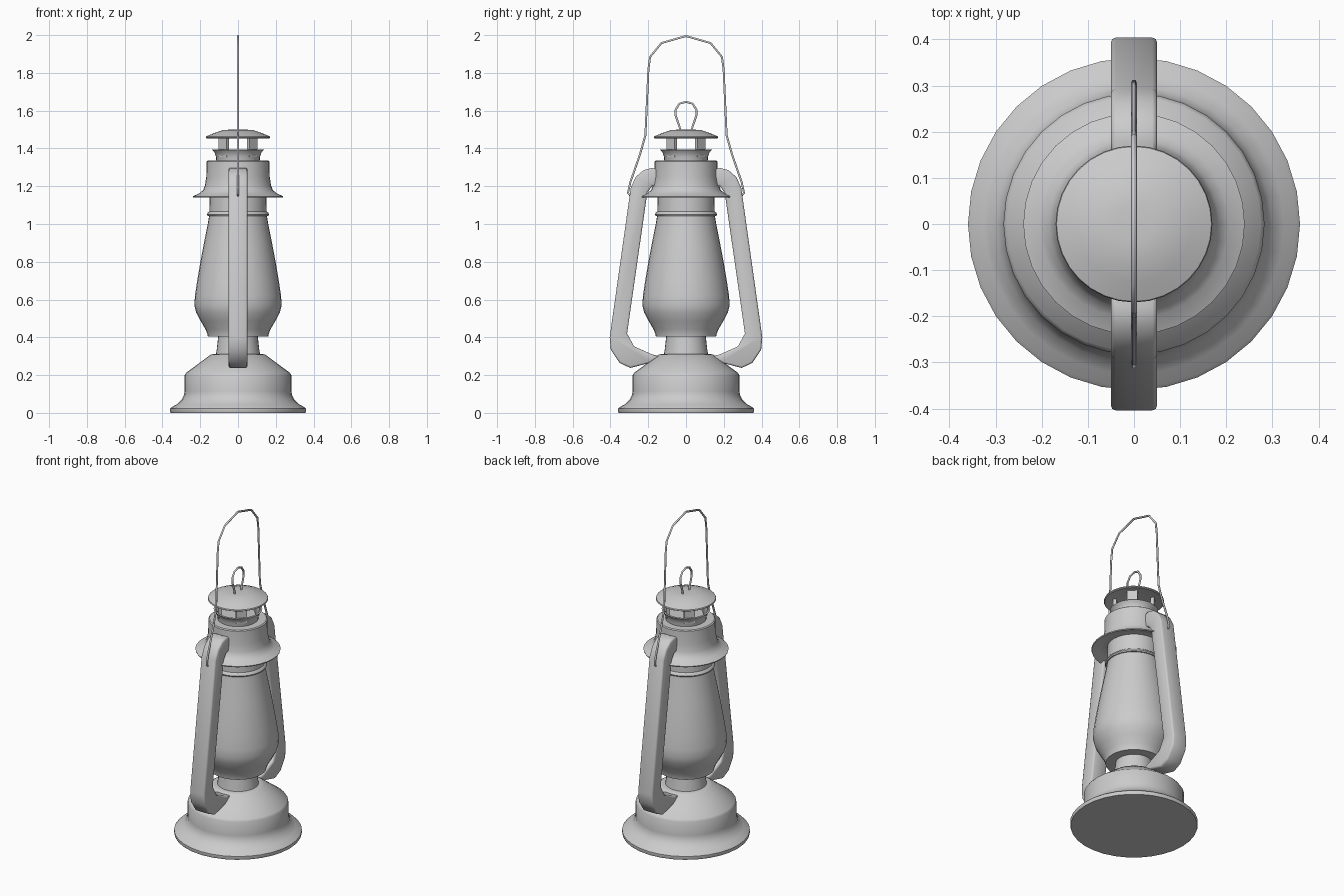
import bpy, bmesh, math
from mathutils import Matrix, Vector

if "Cube" in bpy.data.objects:
    bpy.data.objects.remove(bpy.data.objects["Cube"])

SEGMENTS = 32


def finish(name, bm, angle=35):
    bmesh.ops.recalc_face_normals(bm, faces=bm.faces[:])
    mesh = bpy.data.meshes.new(name)
    bm.to_mesh(mesh)
    bm.free()
    obj = bpy.data.objects.new(name, mesh)
    bpy.context.collection.objects.link(obj)
    bpy.ops.object.select_all(action='DESELECT')
    obj.select_set(True)
    bpy.context.view_layer.objects.active = obj
    bpy.ops.object.shade_smooth_by_angle(angle=math.radians(angle))
    return obj


def lathe(name, profile):
    """Spin an open (radius, z) profile that starts and ends on the axis."""
    bm = bmesh.new()
    verts = [bm.verts.new((r, 0, z)) for r, z in profile]
    edges = [bm.edges.new(pair) for pair in zip(verts, verts[1:])]
    bmesh.ops.spin(bm, geom=verts + edges, cent=(0, 0, 0), axis=(0, 0, 1),
                   angle=math.tau, steps=SEGMENTS, use_duplicate=False)
    bmesh.ops.remove_doubles(bm, verts=bm.verts[:], dist=0.0005)
    return finish(name, bm)


def wire(name, half_path, radius):
    """Bent wire in the x = 0 plane, mirrored over y; path ends at the middle."""
    points = [(-y, z) for y, z in half_path] + half_path[-2::-1]
    curve = bpy.data.curves.new(name, 'CURVE')
    curve.dimensions = '3D'
    curve.bevel_depth = radius
    curve.bevel_resolution = 1
    curve.use_fill_caps = True
    spline = curve.splines.new('POLY')
    spline.points.add(len(points) - 1)
    for p, (y, z) in zip(spline.points, points):
        p.co = (0, y, z, 1)
    obj = bpy.data.objects.new(name, curve)
    bpy.context.collection.objects.link(obj)


# Fuel tank with flared foot
lathe("fuel_tank", [(0, 0), (0.357, 0), (0.36, 0.008), (0.36, 0.022), (0.352, 0.03),
                    (0.325, 0.045), (0.298, 0.07), (0.286, 0.095), (0.283, 0.115),
                    (0.283, 0.20), (0.275, 0.212), (0.145, 0.308), (0.13, 0.312), (0, 0.312)])

# Burner neck
lathe("burner_neck", [(0, 0.30), (0.118, 0.30), (0.112, 0.34), (0.104, 0.41), (0, 0.41)])

# Globe
lathe("globe", [(0, 0.405), (0.16, 0.405), (0.163, 0.42), (0.172, 0.443), (0.197, 0.485),
                (0.221, 0.53), (0.231, 0.57), (0.228, 0.62), (0.216, 0.70), (0.199, 0.80),
                (0.18, 0.90), (0.162, 0.99), (0.152, 1.05), (0, 1.05)])

# Collar above the globe
lathe("globe_collar", [(0, 1.043), (0.16, 1.043), (0.164, 1.05), (0.16, 1.06),
                       (0.152, 1.066), (0.15, 1.16), (0, 1.16)])

# Hood with flared skirt
lathe("hood", [(0, 1.16), (0.15, 1.16), (0.172, 1.164), (0.2, 1.152), (0.238, 1.14),
               (0.24, 1.146), (0.205, 1.162), (0.184, 1.18), (0.175, 1.205),
               (0.168, 1.25), (0.166, 1.33), (0.16, 1.335), (0, 1.335)])

# Chimney ring
lathe("chimney_ring", [(0, 1.32), (0.114, 1.32), (0.116, 1.355), (0.124, 1.378),
                       (0.137, 1.393), (0.128, 1.395), (0.115, 1.38), (0.108, 1.36), (0, 1.36)])

# Posts that carry the cap
bm = bmesh.new()
for i in range(4):
    turn = Matrix.Rotation(math.radians(45 + 90 * i), 4, 'Z')
    place = Matrix.Translation((0.107, 0, 1.41)) @ Matrix.Diagonal((0.02, 0.06, 0.11, 1))
    bmesh.ops.create_cube(bm, size=1, matrix=turn @ place)
finish("cap_posts", bm)

# Cap
lathe("cap", [(0, 1.465), (0.12, 1.463), (0.165, 1.453), (0.17, 1.457), (0.168, 1.464),
              (0.125, 1.482), (0.08, 1.497), (0.04, 1.5), (0, 1.5)])

# Side tubes joining hood and tank
outline = [(0.14, 1.285), (0.18, 1.297), (0.225, 1.285), (0.265, 1.25), (0.292, 1.195),
           (0.404, 0.40), (0.398, 0.335), (0.352, 0.265), (0.295, 0.238), (0.19, 0.265),
           (0.14, 0.30), (0.18, 0.31), (0.275, 0.352), (0.312, 0.42),
           (0.205, 1.165), (0.18, 1.20), (0.14, 1.20)]
for side, label in ((-1, "front"), (1, "back")):
    bm = bmesh.new()
    face = bm.faces.new([bm.verts.new((-0.05, side * y, z)) for y, z in outline])
    grown = bmesh.ops.extrude_face_region(bm, geom=[face], use_keep_orig=True)["geom"]
    bmesh.ops.translate(bm, vec=Vector((0.1, 0, 0)),
                        verts=[g for g in grown if isinstance(g, bmesh.types.BMVert)])
    bmesh.ops.recalc_face_normals(bm, faces=bm.faces[:])
    rims = [e for e in bm.edges if abs(e.verts[0].co.x - e.verts[1].co.x) < 0.01]
    bmesh.ops.bevel(bm, geom=rims, offset=0.01, segments=2, profile=0.5, affect='EDGES')
    finish(label + "_side_tube", bm, 50)

# Carrying handle and lifting loop
wire("carrying_handle", [(0.265, 1.175), (0.298, 1.152), (0.307, 1.165), (0.295, 1.22),
                         (0.243, 1.37), (0.215, 1.47), (0.199, 1.82), (0.19, 1.885),
                         (0.13, 1.958), (0, 1.995)], 0.006)
wire("lifting_loop", [(0.03, 1.47), (0.033, 1.51), (0.055, 1.575), (0.055, 1.605),
                      (0.035, 1.637), (0, 1.647)], 0.006)
